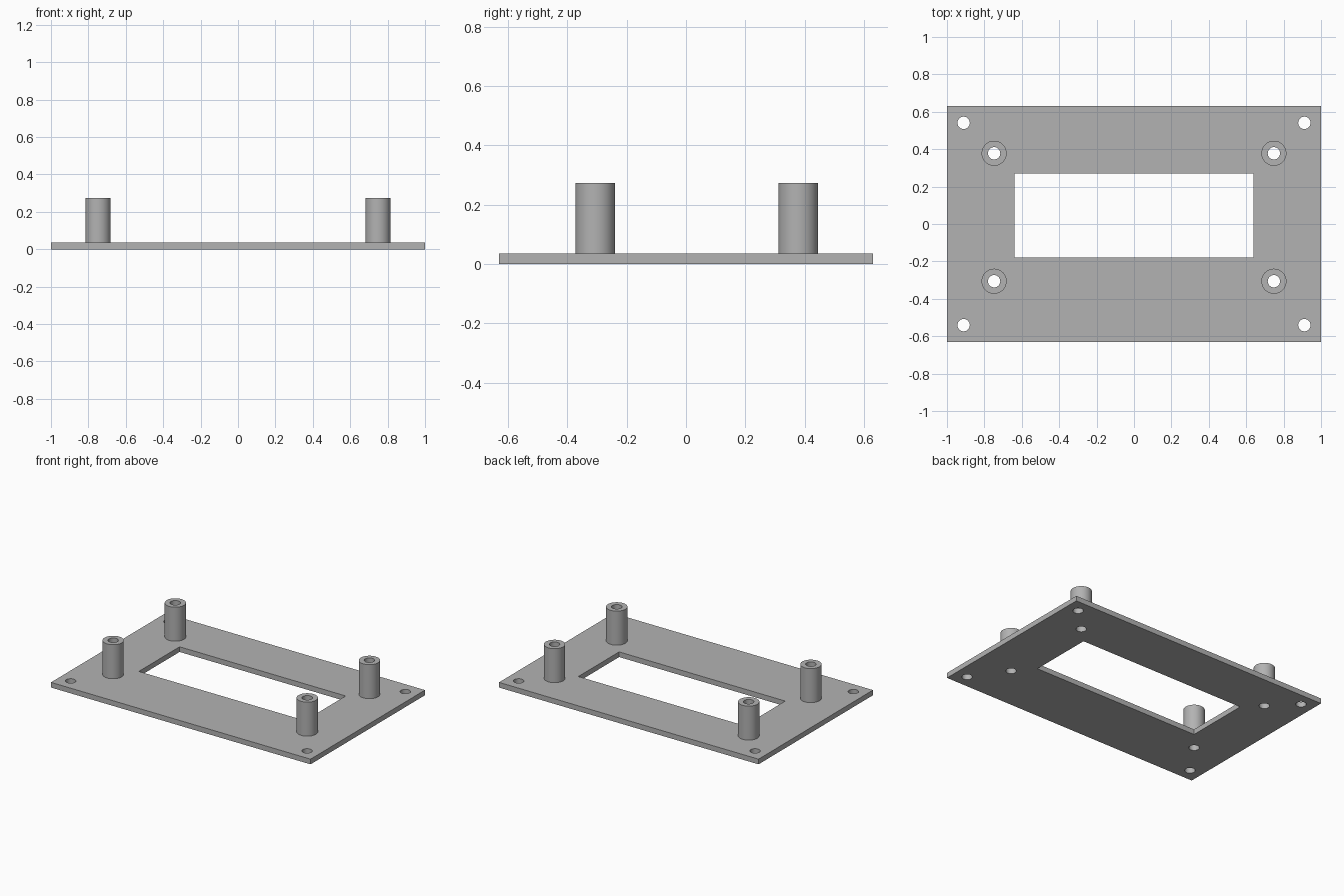
import bpy, bmesh, math

cube = bpy.data.objects.get("Cube")
if cube:
    bpy.data.objects.remove(cube, do_unlink=True)

PLATE_T, TOP = 0.036, 0.273
BORE_R, POST_R = 0.033, 0.067
POST_X, POST_YS = 0.748, (-0.306, 0.378)
HOLE_X, HOLE_Y = 0.911, 0.541

grey = bpy.data.materials.new("plain grey")
grey.use_nodes = True
colour = (0.45, 0.45, 0.45, 1)
grey.diffuse_color = colour
grey.node_tree.nodes["Principled BSDF"].inputs["Base Color"].default_value = colour


def rectangle(x0, x1, y0, y1):
    return [(x0, y0), (x1, y0), (x1, y1), (x0, y1)]


def circle(x, y, r, n=48):
    angles = [2 * math.pi * i / n for i in range(n)]
    return [(x + r * math.cos(a), y + r * math.sin(a)) for a in angles]


def extruded(name, outlines, z0, z1, location=(0, 0)):
    """Solid from an outer outline and its holes, between two heights."""
    curve = bpy.data.curves.new(name, "CURVE")
    curve.dimensions, curve.fill_mode = "2D", "BOTH"
    curve.extrude = (z1 - z0) / 2
    for outline in outlines:
        spline = curve.splines.new("POLY")
        spline.points.add(len(outline) - 1)
        for point, (x, y) in zip(spline.points, outline):
            point.co = (x, y, 0, 1)
        spline.use_cyclic_u = True
    obj = bpy.data.objects.new(name, curve)
    obj.location = (*location, (z0 + z1) / 2)
    bpy.context.collection.objects.link(obj)
    bpy.ops.object.select_all(action="DESELECT")
    obj.select_set(True)
    bpy.context.view_layer.objects.active = obj
    bpy.ops.object.convert(target="MESH")
    obj = bpy.context.object
    # Weld the caps to the walls
    bm = bmesh.new()
    bm.from_mesh(obj.data)
    bmesh.ops.remove_doubles(bm, verts=bm.verts, dist=0.0001)
    bmesh.ops.recalc_face_normals(bm, faces=bm.faces)
    bm.to_mesh(obj.data)
    bm.free()
    obj.data.materials.clear()
    obj.data.materials.append(grey)
    bpy.ops.object.shade_smooth_by_angle(angle=math.radians(30))
    return obj


# Base plate with window, corner holes and bores under the posts
outlines = [rectangle(-1, 1, -0.63, 0.63), rectangle(-0.64, 0.64, -0.178, 0.271)]
for side in (-1, 1):
    outlines += [circle(side * HOLE_X, y, BORE_R) for y in (-HOLE_Y, HOLE_Y)]
    outlines += [circle(side * POST_X, y, BORE_R) for y in POST_YS]
extruded("base_plate", outlines, 0, PLATE_T)

# Four hollow standoff posts
for side, side_name in ((-1, "right"), (1, "left")):
    for y, end_name in zip(POST_YS, ("front", "back")):
        extruded(f"{end_name}_{side_name}_standoff",
                 [circle(0, 0, POST_R), circle(0, 0, BORE_R)],
                 PLATE_T, TOP, (side * POST_X, y))
